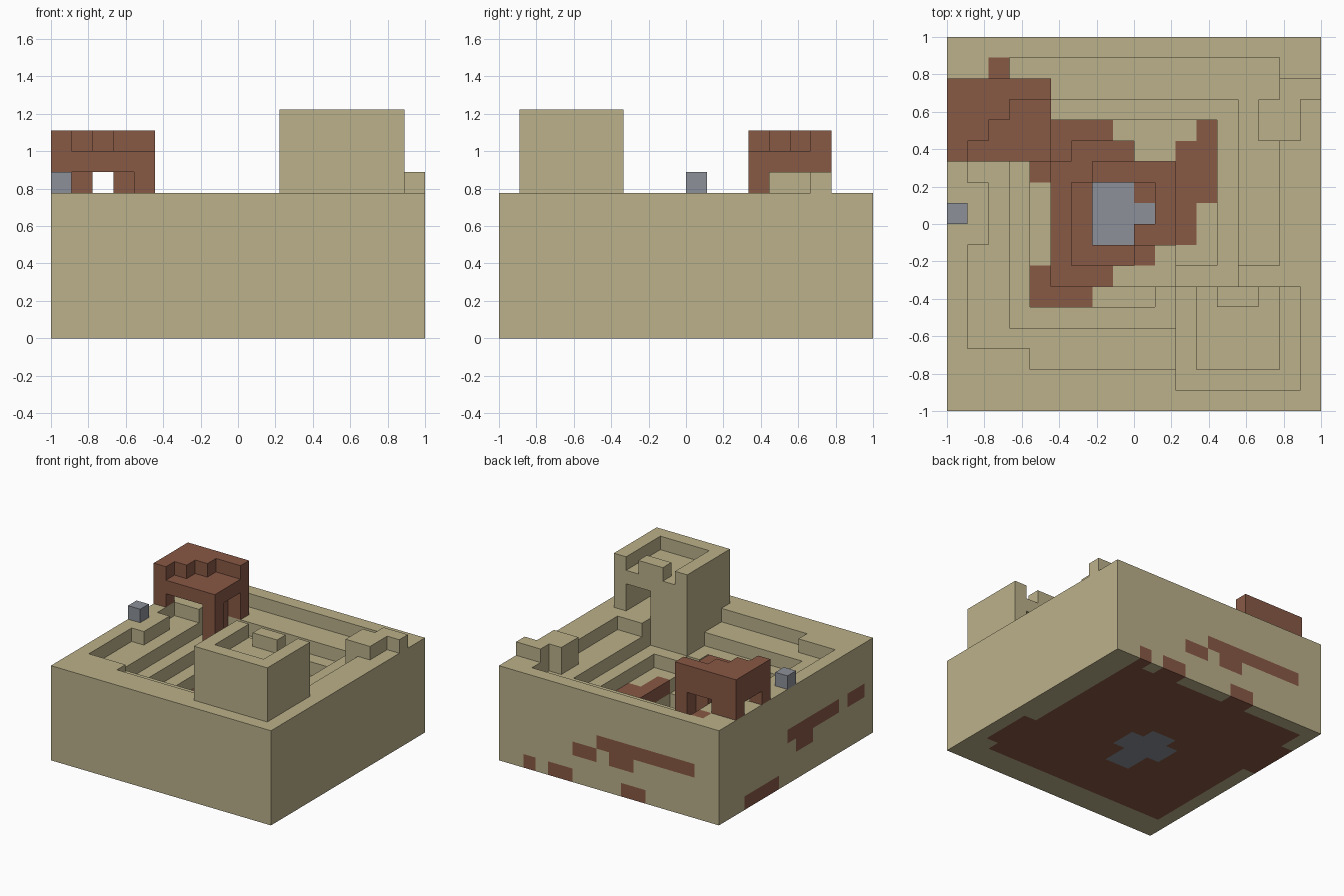
import bpy
import bmesh

if "Cube" in bpy.data.objects:
    bpy.data.objects.remove(bpy.data.objects["Cube"], do_unlink=True)

UNIT = 1 / 9


def material(name, rgb):
    m = bpy.data.materials.new(name)
    m.use_nodes = True
    m.diffuse_color = (*rgb, 1)
    m.node_tree.nodes["Principled BSDF"].inputs["Base Color"].default_value = (*rgb, 1)
    return m


MATS = [material("sandstone", (0.50, 0.44, 0.255)),
        material("red_brown_clay", (0.25, 0.10, 0.06)),
        material("blue_grey_stone", (0.265, 0.28, 0.315))]
SAND, CLAY, STONE = range(3)


def fill(cells, x0, x1, y0, y1, z0, z1, mat):
    """Fill a box of unit blocks; mat None carves it away."""
    for x in range(x0, x1):
        for y in range(y0, y1):
            for z in range(z0, z1):
                if mat is None:
                    cells.pop((x, y, z), None)
                else:
                    cells[x, y, z] = mat


def paint_top(cells, x0, x1, y0, y1, mat):
    """Colour the highest block of every column in a rectangle."""
    for x in range(x0, x1):
        for y in range(y0, y1):
            top = max((z for z in range(12) if (x, y, z) in cells), default=None)
            if top is not None:
                cells[x, y, top] = mat


def build(name, cells):
    """Turn blocks into one mesh made of their exposed faces."""
    bm = bmesh.new()
    verts = {}

    def vert(p):
        if p not in verts:
            verts[p] = bm.verts.new([c * UNIT for c in p])
        return verts[p]

    for cell, mat in cells.items():
        for axis in range(3):
            for side in (0, 1):
                near = list(cell)
                near[axis] += 2 * side - 1
                if tuple(near) in cells:
                    continue
                u, v = (axis + 1) % 3, (axis + 2) % 3
                ring = []
                for du, dv in ((0, 0), (1, 0), (1, 1), (0, 1)):
                    p = list(cell)
                    p[axis] += side
                    p[u] += du
                    p[v] += dv
                    ring.append(vert(tuple(p)))
                face = bm.faces.new(ring if side else ring[::-1])
                face.material_index = mat
    mesh = bpy.data.meshes.new(name)
    bm.to_mesh(mesh)
    bm.free()
    for m in MATS:
        mesh.materials.append(m)
    obj = bpy.data.objects.new(name, mesh)
    bpy.context.collection.objects.link(obj)
    return obj


# Ground block with a terraced pit, one list of rectangles per level
ground = {}
fill(ground, -9, 9, -9, 9, 0, 7, SAND)
TERRACES = {
    6: [(-6, 7, 4, 8), (-8, 7, 2, 4), (-7, 7, -2, 2),
        (-8, 5, -3, -1), (-8, 2, -6, -3), (-5, 2, -7, -6)],
    5: [(-6, 5, -3, 6), (-6, 2, -5, -3)],
    4: [(-5, 4, -2, 3), (-4, 4, 3, 5), (-5, 2, -3, -2), (-5, 1, -4, -3)],
    3: [(-3, 0, 3, 4), (-4, 2, -3, 3)],
    2: [(-2, 2, -1, 3), (-3, 0, -2, 2)],
    1: [(-2, 0, -1, 2), (0, 1, 0, 2)],
}
for level, rects in TERRACES.items():
    for r in rects:
        fill(ground, *r, level, 7, None)

# Clay and stone showing on the pit floor
for r in [(-7, -6, 7, 8), (-4, -1, 4, 5), (3, 4, 1, 5), (-4, 0, 3, 4), (2, 3, 3, 4),
          (-5, 4, 2, 3), (-4, 3, -1, 2), (-4, 1, -2, -1), (-5, -1, -3, -2), (-5, -2, -4, -3)]:
    paint_top(ground, *r, CLAY)

# Clay and stone layer on the underside
for r in [(-8, 7, -7, 8), (7, 8, -6, -2), (-9, -8, 2, 6), (3, 5, 8, 9),
          (6, 7, 8, 9), (-3, -1, 8, 9)]:
    fill(ground, *r, 0, 1, CLAY)
for r in [(-2, 0, -3, 2), (-3, 1, -1, 1)]:
    fill(ground, *r, 0, 1, STONE)

# Clay seams in the back and side walls
for x0, x1, z in [(-7, 1, 3), (-2, 0, 2), (1, 3, 2)]:
    fill(ground, x0, x1, 8, 9, z, z + 1, CLAY)
for y0, y1, z in [(-5, 1, 3), (-2, 0, 2), (-8, -6, 3)]:
    fill(ground, -9, -8, y0, y1, z, z + 1, CLAY)
build("terraced_ground", ground)

# Low wall on the back edge of the pit
wall = {}
fill(wall, 6, 8, 4, 6, 6, 8, SAND)
fill(wall, 7, 9, 6, 7, 7, 8, SAND)
build("low_wall", wall)

# Square tower with a sunken roof, one merlon and a doorway
tower = {}
fill(tower, 2, 8, -8, -3, 7, 11, SAND)
fill(tower, 3, 7, -7, -3, 10, 11, None)
fill(tower, 4, 6, -4, -3, 10, 11, SAND)
fill(tower, 5, 7, -6, -3, 7, 9, None)
build("tower", tower)

# Clay canopy on legs, its roof stepped along a diagonal
canopy = {}
fill(canopy, -9, -4, 3, 7, 8, 9, CLAY)
for step in range(4):
    fill(canopy, -9, -8 + step, 3 + step, 4 + step, 9, 10, CLAY)
fill(canopy, -9, -4, 6, 7, 9, 10, CLAY)
fill(canopy, -9, -8, 3, 4, 7, 8, CLAY)
fill(canopy, -9, -7, 6, 7, 7, 8, CLAY)
fill(canopy, -5, -4, 3, 4, 5, 8, CLAY)
fill(canopy, -5, -4, 6, 7, 6, 8, CLAY)
fill(canopy, -6, -5, 5, 6, 5, 8, CLAY)
build("canopy", canopy)

# Loose stone blocks
for name, box in [("edge_stone", (-9, -8, 0, 1, 7, 8)), ("canopy_stone", (-7, -6, 4, 5, 5, 7))]:
    block = {}
    fill(block, *box, STONE)
    build(name, block)
